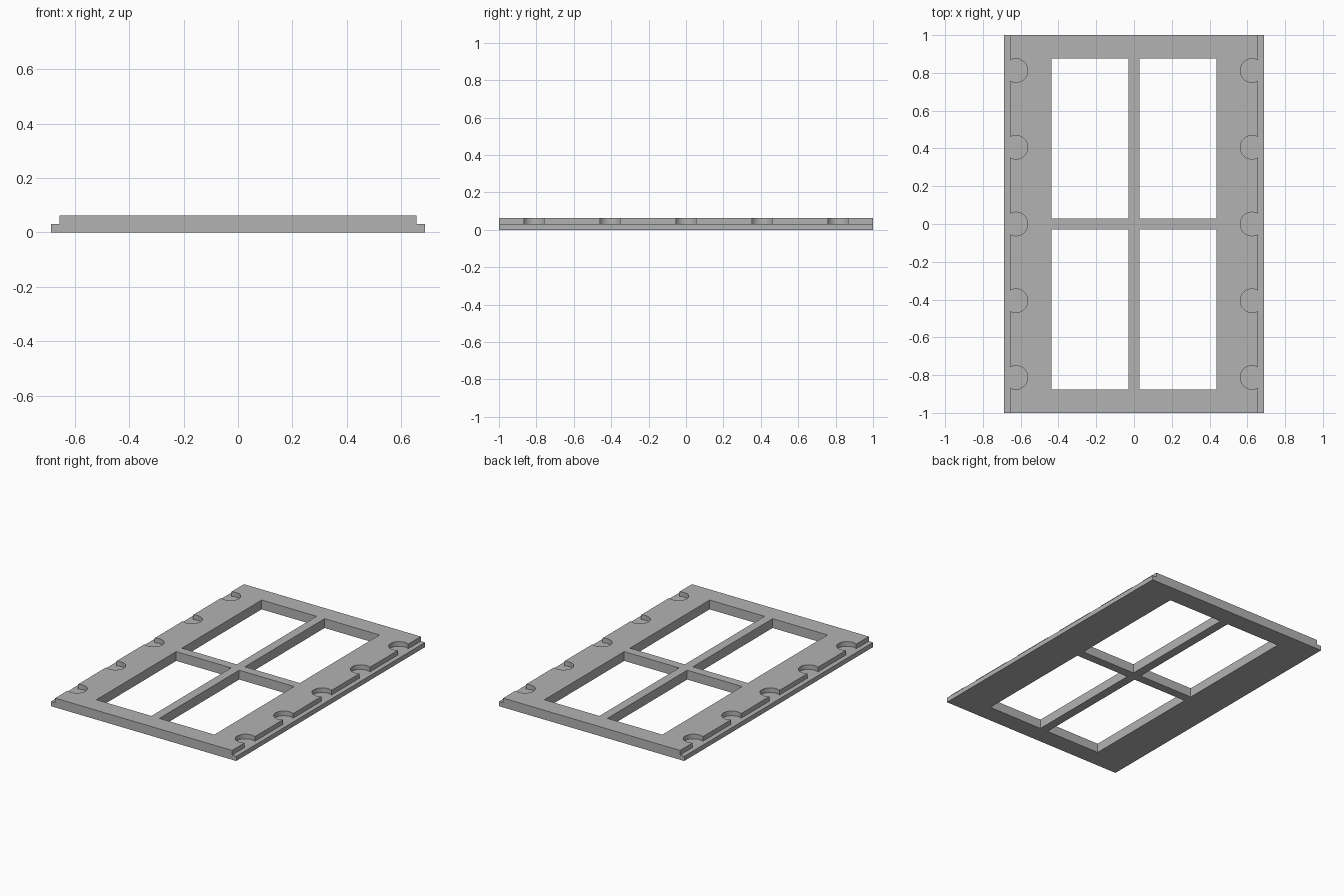
import bpy
import bmesh
import math
from mathutils import Matrix

default = bpy.data.objects.get("Cube")
if default:
    bpy.data.objects.remove(default, do_unlink=True)

HALF_W, HALF_L = 0.6875, 1.0        # outer half sizes
TOP_W = 0.656                       # half width above the side ledges
HEIGHT, LEDGE = 0.0625, 0.03125
BAR, WIN_X, WIN_Y = 0.03, 0.4375, 0.875
NOTCH_X, NOTCH_R = 0.625, 0.0625

grey = bpy.data.materials.new("plain grey")
grey.use_nodes = True
colour = (0.45, 0.45, 0.45, 1)
grey.diffuse_color = colour
grey.node_tree.nodes["Principled BSDF"].inputs["Base Color"].default_value = colour


def make_object(name, bm):
    mesh = bpy.data.meshes.new(name)
    bmesh.ops.recalc_face_normals(bm, faces=bm.faces)
    bm.to_mesh(mesh)
    bm.free()
    mesh.materials.append(grey)
    obj = bpy.data.objects.new(name, mesh)
    bpy.context.collection.objects.link(obj)
    return obj


# Panel: stepped cross-section extruded along its length
bm = bmesh.new()
half = [(HALF_W, 0), (HALF_W, LEDGE), (TOP_W, LEDGE), (TOP_W, HEIGHT)]
section = half + [(-x, z) for x, z in reversed(half)]
face = bm.faces.new([bm.verts.new((x, -HALF_L, z)) for x, z in section])
new = bmesh.ops.extrude_face_region(bm, geom=[face])["geom"]
bmesh.ops.translate(bm, vec=(0, 2 * HALF_L, 0),
                    verts=[v for v in new if isinstance(v, bmesh.types.BMVert)])
frame = make_object("window_frame", bm)

# Cutter: four window openings and five round notches on each side
bm = bmesh.new()
for sx in (-1, 1):
    for sy in (-1, 1):
        place = Matrix.Translation((sx * (BAR + WIN_X) / 2, sy * (BAR + WIN_Y) / 2, 0))
        size = Matrix.Diagonal((WIN_X - BAR, WIN_Y - BAR, 1, 1))
        bmesh.ops.create_cube(bm, size=1, matrix=place @ size)
    for i in range(-2, 3):
        place = Matrix.Translation((sx * NOTCH_X, i * 0.40625, LEDGE + 0.1))
        bmesh.ops.create_cone(bm, cap_ends=True, segments=48, radius1=NOTCH_R,
                              radius2=NOTCH_R, depth=0.2, matrix=place)
cutter = make_object("opening_cutter", bm)
cutter.hide_render = True

# Cut the openings, then drop the helper
cut = frame.modifiers.new("openings", 'BOOLEAN')
cut.operation = 'DIFFERENCE'
cut.solver = 'EXACT'
cut.object = cutter
bpy.context.view_layer.objects.active = frame
frame.select_set(True)
bpy.ops.object.modifier_apply(modifier=cut.name)
bpy.data.objects.remove(cutter, do_unlink=True)

# Round notch walls stay smooth, all other edges sharp
bpy.ops.object.select_all(action='DESELECT')
frame.select_set(True)
bpy.ops.object.shade_smooth_by_angle(angle=math.radians(30))
